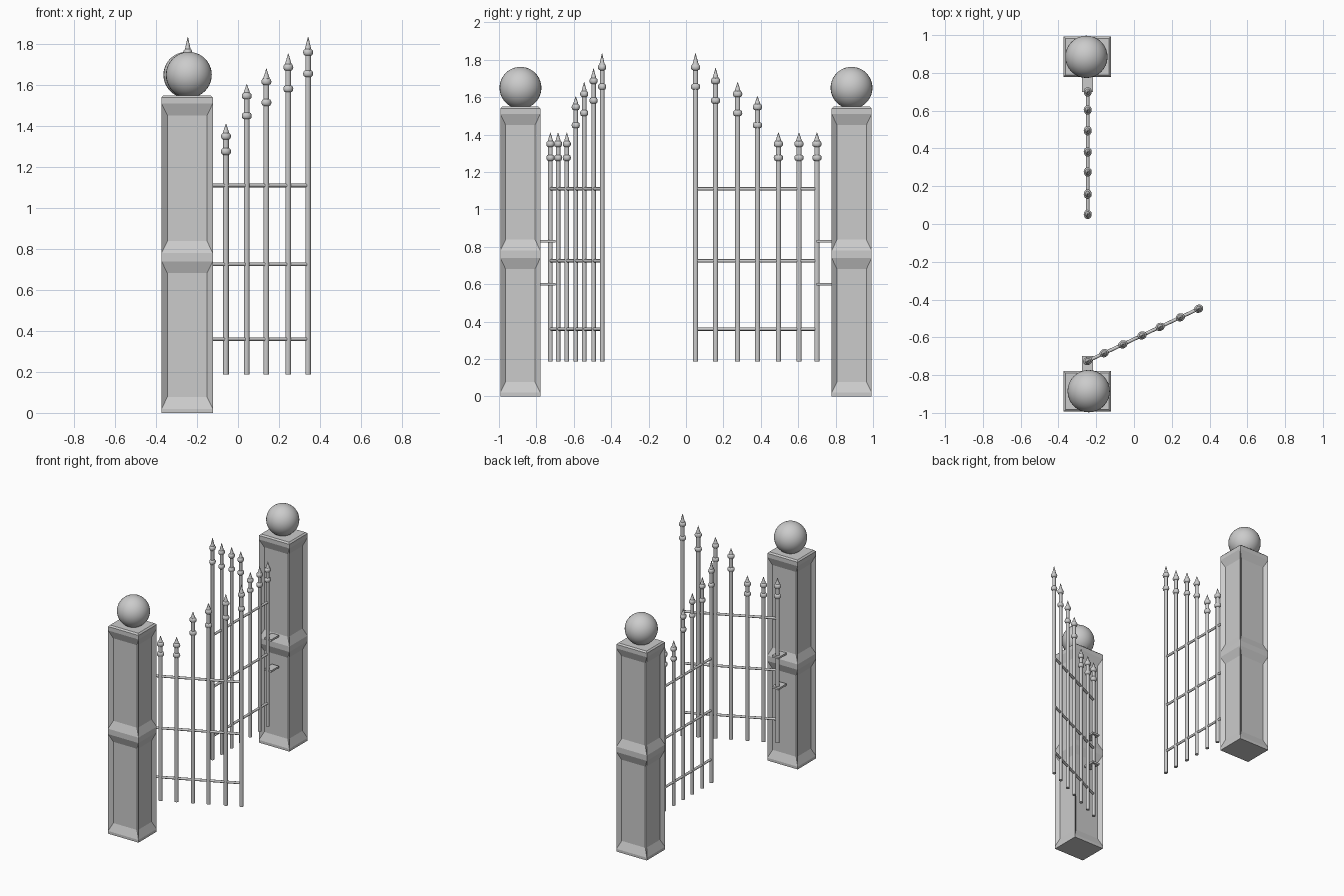
import bpy, bmesh, math
from mathutils import Matrix, Vector

if "Cube" in bpy.data.objects:
    bpy.data.objects.remove(bpy.data.objects["Cube"])


def finish(name, bm, smooth=None):
    bmesh.ops.recalc_face_normals(bm, faces=bm.faces)
    mesh = bpy.data.meshes.new(name)
    bm.to_mesh(mesh)
    bm.free()
    obj = bpy.data.objects.new(name, mesh)
    bpy.context.collection.objects.link(obj)
    if smooth:
        bpy.ops.object.select_all(action='DESELECT')
        obj.select_set(True)
        bpy.context.view_layer.objects.active = obj
        bpy.ops.object.shade_smooth_by_angle(angle=math.radians(smooth))
    return obj


def box(name, center, size):
    bm = bmesh.new()
    bmesh.ops.create_cube(bm, size=1, matrix=Matrix.Translation(center) @ Matrix.Diagonal((*size, 1)))
    return finish(name, bm)


def lathe(bm, profile, x, squash=1.0, sides=16):
    """Revolve (radius, z) points about a vertical axis at x."""
    rings = []
    for r, z in profile:
        rings.append([bm.verts.new((x + r * math.cos(2 * math.pi * i / sides),
                                    squash * r * math.sin(2 * math.pi * i / sides), z))
                      for i in range(sides)])
    for a, b in zip(rings, rings[1:]):
        for i in range(sides):
            j = (i + 1) % sides
            bm.faces.new((a[i], a[j], b[j], b[i]))
    bm.faces.new(rings[0][::-1])
    bm.faces.new(rings[-1])


def collar(z, r=0.025, core=0.014, half=0.016):
    """Rounded ring around a bar."""
    return [(core + (r - core) * math.sin(math.pi * k / 6), z - half * math.cos(math.pi * k / 6))
            for k in range(7)]


def pillar(name, y):
    bm = bmesh.new()
    hx, hy = 0.125, 0.107
    levels = [0, 0.02, 0.74, 0.78, 1.51, 1.54, 1.55]
    rings = []
    for z in levels:
        c = 0.01 if z == 1.55 else 0
        rings.append([bm.verts.new((-0.248 + sx * (hx - c), y + sy * (hy - c), z))
                      for sx, sy in ((-1, -1), (1, -1), (1, 1), (-1, 1))])
    panels = []
    for n, (a, b) in enumerate(zip(rings, rings[1:])):
        for i in range(4):
            j = (i + 1) % 4
            f = bm.faces.new((a[i], a[j], b[j], b[i]))
            if n in (1, 3):
                panels.append(f)
    bm.faces.new(rings[0][::-1])
    bm.faces.new(rings[-1])
    bm.normal_update()
    # Recessed panels with sloped borders
    for f in panels:
        n = f.normal.copy()
        bmesh.ops.inset_individual(bm, faces=[f], thickness=0.04)
        for v in f.verts:
            v.co -= n * 0.022
        for v in f.verts:  # longer slopes at the panel ends
            v.co.z += 0.03 * (1 if v.co.z < f.calc_center_median().z else -1)
    finish(name, bm)


# Gate leaf: (distance from hinge, tip height, upper collar, lower collar)
BARS = [(0, 1.41, 1.35, 1.276), (0.096, 1.41, 1.35, 1.276), (0.206, 1.41, 1.35, 1.276),
        (0.318, 1.605, 1.547, 1.45), (0.424, 1.68, 1.617, 1.515),
        (0.542, 1.755, 1.687, 1.582), (0.649, 1.835, 1.76, 1.656)]


def gate(side, hinge, angle):
    place = Matrix.Translation(hinge) @ Matrix.Rotation(angle, 4, 'Z')
    # Spear-topped bars
    bm = bmesh.new()
    for x, tip, up, low in BARS:
        profile = [(0.014, 0.187)] + collar(low) + collar(up) + [(0.016, up + 0.016), (0.001, tip)]
        lathe(bm, profile, x, 0.85)
    finish(side + "_gate_bars", bm, 35).matrix_world = place
    # Cross rails
    bm = bmesh.new()
    for z in (0.36, 0.725, 1.11):
        m = Matrix.Translation((0.3245, 0, z)) @ Matrix.Rotation(math.pi / 2, 4, 'Y')
        bmesh.ops.create_cone(bm, cap_ends=True, segments=12, radius1=0.009, radius2=0.009,
                              depth=0.649, matrix=m)
    finish(side + "_gate_rails", bm, 35).matrix_world = place


# Pillars, ball tops and hinge plates on both sides
for side, s, bx in (("front", -1, -0.24), ("back", 1, -0.252)):
    pillar(side + "_pillar", s * 0.886)
    bm = bmesh.new()
    bmesh.ops.create_uvsphere(bm, u_segments=32, v_segments=20, radius=0.112,
                              matrix=Matrix.Translation((bx, s * 0.885, 1.65)))
    finish(side + "_pillar_ball", bm, 40)
    for level, z in (("lower", 0.60), ("upper", 0.83)):
        box(f"{side}_{level}_hinge_plate", (-0.245, s * 0.744, z), (0.058, 0.09, 0.014))

gate("back", Vector((-0.245, 0.70, 0)), -math.pi / 2)
gate("front", Vector((-0.245, -0.725, 0)), math.radians(25.2))
